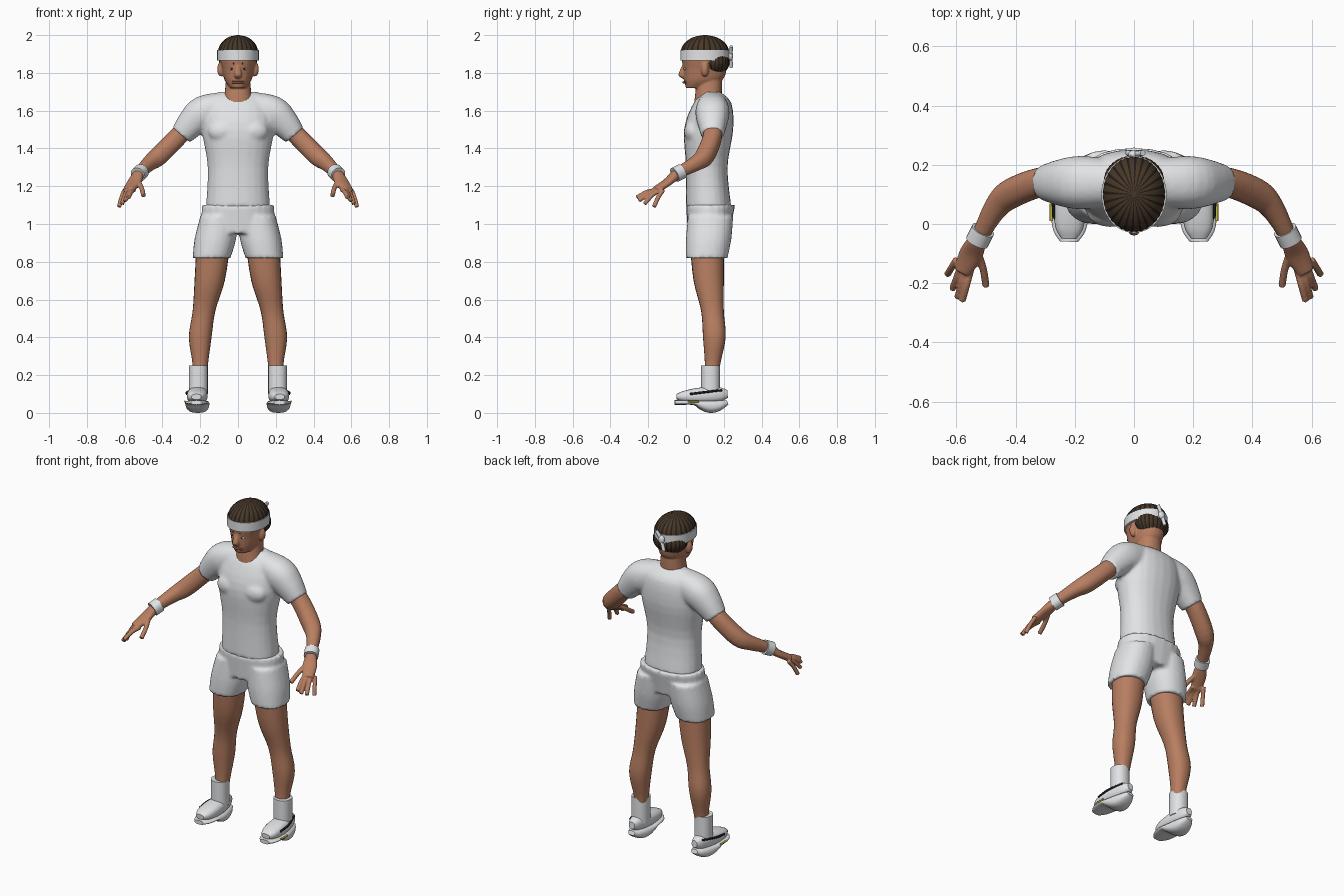
import bpy, bmesh, math
from mathutils import Vector

cube = bpy.data.objects.get("Cube")
if cube:
    bpy.data.objects.remove(cube, do_unlink=True)


def material(name, red, green, blue):
    mat = bpy.data.materials.new(name)
    mat.use_nodes = True
    colour = (red, green, blue, 1)
    mat.diffuse_color = colour
    mat.node_tree.nodes["Principled BSDF"].inputs["Base Color"].default_value = colour
    return mat


skin = material("skin", .48, .21, .12)
white = material("white_cloth", .76, .77, .79)
hair_brown = material("dark_brown_hair", .06, .04, .02)
hair_black = material("black_hair", .02, .01, .01)
lip_red = material("lip_red", .26, .08, .05)
eye_white = material("eye_white", .6, .56, .5)
black = material("black_trim", .01, .01, .01)
yellow = material("yellow_trim", .6, .5, .04)


def spline(rows, steps=4):
    """Catmull-Rom interpolation of rows of numbers."""
    result = []
    last = len(rows) - 1
    for i in range(last):
        before, start = rows[max(i - 1, 0)], rows[i]
        end, after = rows[i + 1], rows[min(i + 2, last)]
        for step in range(steps):
            t = step / steps
            result.append([q + t / 2 * (r - p + t * (2 * p - 5 * q + 4 * r - s
                           + t * (3 * (q - r) + s - p)))
                           for p, q, r, s in zip(before, start, end, after)])
    return result + [rows[-1]]


def signed_power(value, exponent):
    return math.copysign(abs(value) ** exponent, value)


class Part:
    """Collects closed lofts into one mesh and turns it into an object."""

    def __init__(self, name, *materials):
        self.name = name
        self.materials = materials
        self.bm = bmesh.new()

    def add_rings(self, rings, side):
        """Skins a list of rings, on the given side of the body."""
        new_vert = self.bm.verts.new
        verts = [[new_vert((p.x * side, p.y, p.z)) for p in ring] for ring in rings]
        for low, high in zip(verts, verts[1:]):
            for j in range(len(low)):
                self.bm.faces.new((low[j - 1], low[j], high[j], high[j - 1]))
        self.bm.faces.new(verts[0])
        self.bm.faces.new(verts[-1])

    def loft(self, rows, path=False, mirror=False, segments=24, roundness=.9, ridge=0):
        """Rows hold a centre and one or two radii; rings lie flat or across the path."""
        rows = spline([[*row, row[-1]][:5] for row in rows])
        rings = []
        for i, (x, y, z, width, depth) in enumerate(rows):
            u, v = Vector((1, 0, 0)), Vector((0, 1, 0))
            if path:
                before, after = rows[max(i - 1, 0)], rows[min(i + 1, len(rows) - 1)]
                along = Vector(after[:3]) - Vector(before[:3])
                u = along.cross(Vector((0, 0, 1))).normalized()
                v = u.cross(along.normalized())
            ring = []
            for j in range(segments):
                angle = math.tau * j / segments
                swell = 1 + ridge * (j % 2)
                across = width * swell * signed_power(math.cos(angle), roundness)
                up = depth * swell * signed_power(math.sin(angle), roundness)
                ring.append(Vector((x, y, z)) + u * across + v * up)
            rings.append(ring)
        self.add_rings(rings, 1)
        if mirror:
            self.add_rings(rings, -1)

    def tube(self, points, radius, mirror=False):
        """Round cord through a few points."""
        rows = [(*point, radius) for point in points]
        self.loft(rows, path=True, mirror=mirror, segments=12, roundness=1)

    def ball(self, centre, radii, **options):
        """Ellipsoid."""
        x, y, z = centre
        width, depth, height = radii
        rows = []
        for i in range(9):
            angle = math.pi * (i + .2) / 8.4
            ring = math.sin(angle)
            rows.append((x, y, z - height * math.cos(angle), width * ring, depth * ring))
        self.loft(rows, roundness=1, **options)

    def build(self, voxel=None):
        bmesh.ops.recalc_face_normals(self.bm, faces=self.bm.faces[:])
        mesh = bpy.data.meshes.new(self.name)
        self.bm.to_mesh(mesh)
        self.bm.free()
        for mat in self.materials:
            mesh.materials.append(mat)
        for face in mesh.polygons:
            face.use_smooth = True
        mesh.set_sharp_from_angle(angle=math.radians(50))
        obj = bpy.data.objects.new(self.name, mesh)
        bpy.context.collection.objects.link(obj)
        if voxel:  # melt the lofts into one surface
            remesh = obj.modifiers.new("blend", "REMESH")
            remesh.mode = "VOXEL"
            remesh.voxel_size = voxel
            remesh.use_smooth_shade = True
            soften = obj.modifiers.new("soften", "SMOOTH")
            soften.iterations = 3
        return obj


# Shirt: torso, chest and sleeves
shirt = Part("shirt", white)
shirt.loft([(0, .12, 1.09, .17, .12), (0, .11, 1.3, .16, .11), (0, .12, 1.5, .19, .13),
            (0, .14, 1.64, .17, .1), (0, .14, 1.7, .1, .04)])
shirt.ball((.08, .04, 1.49), (.08, .05, .06), mirror=True)
shirt.loft([(.07, .14, 1.62, .08), (.18, .14, 1.59, .09), (.24, .14, 1.54, .08),
            (.3, .14, 1.47, .06)], path=True, mirror=True)
shirt.build(voxel=.01)

# Shorts: hips and two wide legs
shorts = Part("shorts", white)
shorts.loft([(0, .13, 1.1, .19, .13), (0, .12, .95, .2, .11)])
shorts.loft([(.1, .13, 1.04, .1, .12), (.12, .12, .92, .11, .12), (.14, .11, .82, .1, .11)],
            mirror=True)
shorts.build(voxel=.01)

# Legs
legs = Part("legs", skin)
legs.loft([(.13, .11, .9, .09), (.15, .12, .7, .08), (.18, .14, .54, .06), (.2, .15, .4, .06),
           (.2, .14, .25, .04), (.21, .13, .14, .04)], mirror=True)
legs.build()

# Socks
socks = Part("socks", white)
socks.loft([(.21, .13, .25, .05), (.21, .13, .1, .05)], mirror=True)
socks.build()

# Shoes: rounded uppers on soles that deepen under the heel
upper_rows, sole_rows = [], []
for i in range(11):
    t = i / 10
    taper = max(math.sin(math.pi * t), .05) ** .3
    width = taper * (.75 + .3 * t)
    heel = math.sin(math.pi * min(t * 1.6, 1))
    x, y = .21 + t / 100, .22 - .27 * t
    upper_rows.append((x, y, .1 - .015 * t, .06 * width, (.05 - .015 * t) * taper))
    sole_rows.append((x, y - t / 100, .055 - .02 * heel, .07 * width, .012 + .023 * heel))
for name, rows in (("shoe_uppers", upper_rows), ("shoe_soles", sole_rows)):
    shoes = Part(name, white)
    shoes.loft(rows, path=True, mirror=True, roundness=.8)
    shoes.build()

# Shoe trims
stripes = Part("shoe_stripes", black)
stripes.tube([(.27, .02, .1), (.27, .1, .11), (.24, .19, .12)], .006, mirror=True)
stripes.build()
accents = Part("shoe_accents", yellow)
accents.tube([(.28, .01, .06), (.28, .07, .06)], .005, mirror=True)
accents.build()

# Arms with palms, fanned fingers and thumbs
arms = Part("arms", skin)
arms.loft([(.24, .14, 1.54, .05), (.32, .14, 1.46, .05), (.42, .1, 1.36, .05),
           (.47, .05, 1.32, .04), (.52, -.04, 1.27, .03), (.55, -.1, 1.22, .04, .02),
           (.58, -.16, 1.18, .03, .02)], path=True, mirror=True)
for i in range(4):
    spread, curl = i / 60, i * i / 100
    knuckle = Vector((.55 + spread, curl / 3 - .15, 1.18))
    tip = Vector((.58 + spread, curl - .26, 1.14 - spread))
    bend = knuckle.lerp(tip, .5) + Vector((0, 0, .01))
    arms.tube([knuckle, bend, tip], .012, mirror=True)
arms.tube([(.53, -.09, 1.23), (.51, -.15, 1.19), (.5, -.21, 1.15)], .013, mirror=True)
arms.build(voxel=.005)

# Wristbands
wristbands = Part("wristbands", white)
wristbands.loft([(.51, -.02, 1.28, .04), (.53, -.06, 1.26, .04)], path=True, mirror=True)
wristbands.build()

# Head: neck, skull, nose, brow and ears
head = Part("head", skin)
head.loft([(0, .11, 1.6, .09, .07), (0, .12, 1.7, .07), (0, .13, 1.82, .06)])
head.loft([(0, .05, 1.72, .04, .05), (0, .09, 1.76, .07, .1), (0, .1, 1.82, .085, .115),
           (0, .1, 1.9, .1, .12), (0, .1, 1.97, .06, .07)])
head.loft([(0, -.01, 1.84, .01), (0, -.02, 1.79, .02), (0, -.01, 1.77, .01)])
head.tube([(-.06, .02, 1.84), (0, -.01, 1.85), (.06, .02, 1.84)], .008)
head.ball((.09, .1, 1.82), (.02, .02, .04), mirror=True)
head.build(voxel=.005)

# Face details
eyes = Part("eyes", eye_white)
eyes.ball((.034, -.004, 1.822), (.013, .007, .007), mirror=True)
eyes.build()
irises = Part("irises", black)
irises.ball((.034, -.009, 1.822), (.005, .004, .005), mirror=True)
irises.build()
eyebrows = Part("eyebrows", hair_brown)
eyebrows.tube([(.055, .01, 1.85), (.02, -.015, 1.85)], .005, mirror=True)
eyebrows.build()
lips = Part("lips", lip_red)
lips.tube([(-.03, 0, 1.75), (0, -.013, 1.75), (.03, 0, 1.75)], .006)
lips.build()

# Hair: crown and nape with ridged strands in two tones
hair = Part("hair", hair_brown, hair_black)
hair.ball((0, .1, 1.905), (.105, .127, .095), segments=72, ridge=.02)
hair.ball((0, .15, 1.86), (.1, .08, .075), segments=72, ridge=.02)
for face in hair.build().data.polygons:
    face.material_index = int(face.index % 3 == 0)

# Headband with a knot and tails at the back
band = Part("headband", white)
band.loft([(0, .1, 1.865, .11, .13), (0, .1, 1.92, .11, .13)], segments=48, roundness=1)
band.ball((0, .235, 1.89), (.02, .015, .025))
for sway, drop in ((.03, .05), (-.02, -.06)):
    band.tube([(0, .235, 1.89), (sway, .24, 1.89 + drop)], .01)
band.build()
